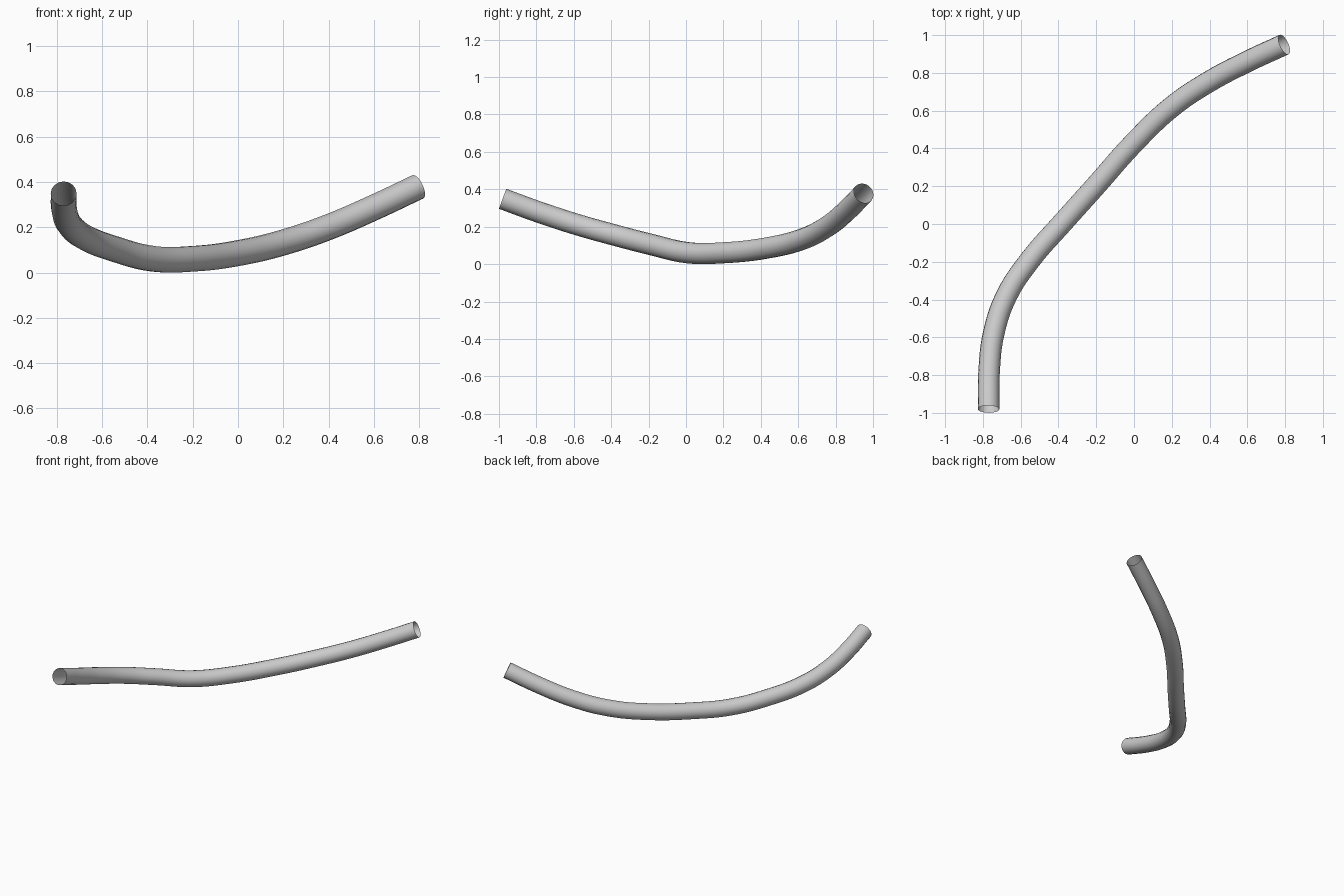
import bpy

if "Cube" in bpy.data.objects:
    bpy.data.objects.remove(bpy.data.objects["Cube"])

# Centre line of the bent pipe
path = [(-0.77, -0.98, 0.35), (-0.767, -0.78, 0.277), (-0.743, -0.58, 0.212),
        (-0.675, -0.38, 0.156), (-0.55, -0.19, 0.107), (-0.375, 0.01, 0.062),
        (-0.2, 0.205, 0.062), (0.0, 0.43, 0.087), (0.2, 0.62, 0.134),
        (0.4, 0.755, 0.202), (0.6, 0.86, 0.288), (0.795, 0.95, 0.38)]

# Hollow open-ended pipe swept along the path
curve = bpy.data.curves.new("pipe", "CURVE")
curve.dimensions = "3D"
curve.bevel_depth = 0.057
curve.bevel_resolution = 6
curve.resolution_u = 6
curve.use_fill_caps = False
spline = curve.splines.new("BEZIER")
spline.bezier_points.add(len(path) - 1)
for point, co in zip(spline.bezier_points, path):
    point.co = co
    point.handle_left_type = point.handle_right_type = "AUTO"

pipe = bpy.data.objects.new("pipe", curve)
bpy.context.collection.objects.link(pipe)
bpy.context.view_layer.objects.active = pipe
pipe.select_set(True)
bpy.ops.object.convert(target="MESH")
pipe = bpy.context.object
pipe.name = "pipe"
bpy.ops.object.shade_smooth()

# Rest the pipe on the floor
low = min(v.co.z for v in pipe.data.vertices)
for v in pipe.data.vertices:
    v.co.z -= low
